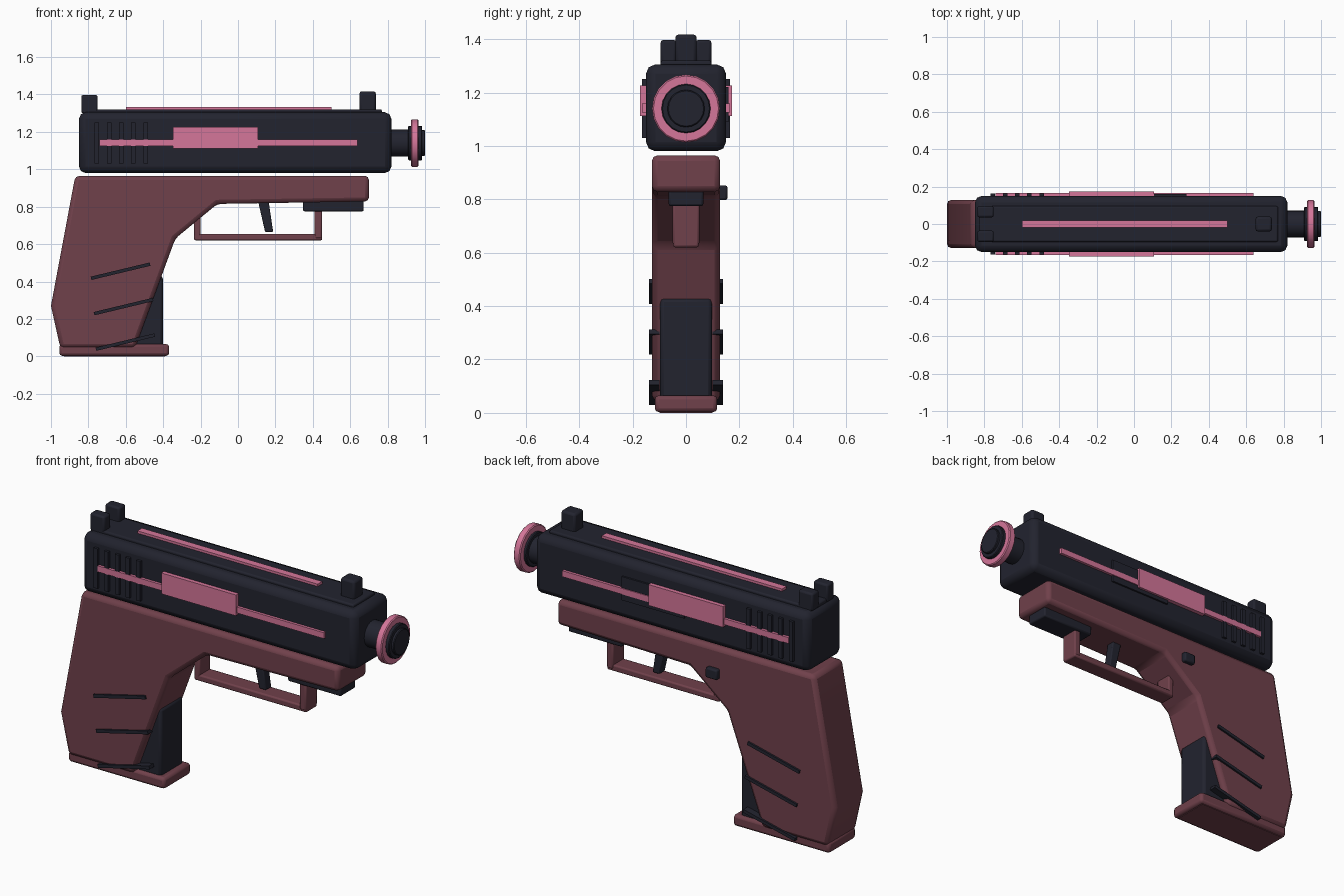
import bpy, bmesh, math
from mathutils import Matrix, Vector

cube = bpy.data.objects.get("Cube")
if cube:
    bpy.data.objects.remove(cube, do_unlink=True)


def material(name, rgb):
    m = bpy.data.materials.new(name)
    m.use_nodes = True
    m.diffuse_color = (*rgb, 1)
    b = m.node_tree.nodes["Principled BSDF"]
    b.inputs["Base Color"].default_value = (*rgb, 1)
    b.inputs["Roughness"].default_value = 0.6
    return m


NAVY = material("dark navy", (0.016, 0.017, 0.028))
MAROON = material("dusty maroon", (0.162, 0.052, 0.070))
PINK = material("rose pink", (0.66, 0.18, 0.32))


def finish(bm, name, mat, bevel=0, segments=2):
    """Turn a bmesh into an object, with an optional bevel."""
    bmesh.ops.recalc_face_normals(bm, faces=bm.faces)
    me = bpy.data.meshes.new(name)
    bm.to_mesh(me)
    bm.free()
    me.materials.append(mat)
    ob = bpy.data.objects.new(name, me)
    bpy.context.collection.objects.link(ob)
    if bevel:
        mod = ob.modifiers.new("Bevel", "BEVEL")
        mod.width, mod.segments = bevel, segments
        mod.limit_method = "ANGLE"
    bpy.ops.object.select_all(action="DESELECT")
    bpy.context.view_layer.objects.active = ob
    ob.select_set(True)
    bpy.ops.object.shade_smooth_by_angle(angle=math.radians(25))
    return ob


def box(name, mat, x, y, z, bevel=0, tilt=0):
    """Box from (min, max) ranges, tilted about y through its centre."""
    bm = bmesh.new()
    size = [r[1] - r[0] for r in (x, y, z)]
    mid = Vector([(r[0] + r[1]) / 2 for r in (x, y, z)])
    mat4 = Matrix.Translation(mid) @ Matrix.Rotation(-tilt, 4, "Y") @ Matrix.Diagonal((*size, 1))
    bmesh.ops.create_cube(bm, size=1, matrix=mat4)
    return finish(bm, name, mat, bevel)


def both_sides(name, mat, x, y, z, bevel=0, tilt=0):
    box(name + "_left", mat, x, y, z, bevel, tilt)
    box(name + "_right", mat, x, (-y[1], -y[0]), z, bevel, tilt)


def prism(name, mat, outline, half, bevel=0):
    """Side outline (x, z) extruded across the width."""
    bm = bmesh.new()
    face = bm.faces.new([bm.verts.new((x, -half, z)) for x, z in outline])
    new = bmesh.ops.extrude_face_region(bm, geom=[face])["geom"]
    bmesh.ops.translate(bm, vec=(0, 2 * half, 0),
                        verts=[v for v in new if isinstance(v, bmesh.types.BMVert)])
    return finish(bm, name, mat, bevel)


def disc(name, mat, x0, x1, radius, bevel=0):
    bm = bmesh.new()
    place = Matrix.Translation(((x0 + x1) / 2, 0, 1.14)) @ Matrix.Rotation(math.pi / 2, 4, "Y")
    bmesh.ops.create_cone(bm, cap_ends=True, segments=20, radius1=radius,
                          radius2=radius, depth=x1 - x0, matrix=place)
    return finish(bm, name, mat, bevel, 1)


# Slide with top plate and sights
box("slide", NAVY, (-0.85, 0.82), (-0.15, 0.15), (0.98, 1.305), 0.035)
box("slide_top_plate", NAVY, (-0.83, 0.77), (-0.095, 0.095), (1.28, 1.32), 0.008)
box("top_stripe", PINK, (-0.6, 0.5), (-0.02, 0.02), (1.31, 1.333))
both_sides("rear_sight", NAVY, (-0.838, -0.75), (0.036, 0.095), (1.30, 1.397), 0.01)
box("front_sight", NAVY, (0.65, 0.737), (-0.04, 0.04), (1.30, 1.417), 0.012)

# Slide side details
both_sides("side_stripe", PINK, (-0.74, 0.64), (0.14, 0.165), (1.125, 1.158))
both_sides("side_panel", PINK, (-0.347, 0.108), (0.14, 0.173), (1.112, 1.227))
for i in range(5):
    x = -0.754 + i * 0.065
    both_sides(f"serration_{i + 1}", NAVY, (x - 0.012, x + 0.012), (0.14, 0.164), (1.03, 1.25))
box("ejection_port", NAVY, (-0.1, 0.28), (0.14, 0.16), (1.09, 1.22))

# Barrel and muzzle ring
disc("barrel", NAVY, 0.78, 0.95, 0.072)
disc("muzzle_ring", PINK, 0.925, 0.965, 0.127, 0.005)
disc("muzzle_collar", NAVY, 0.91, 0.985, 0.092, 0.004)
disc("muzzle_tip", NAVY, 0.95, 1.0, 0.07, 0.004)

# Frame and grip in one outline
prism("frame_grip", MAROON,
      [(-0.87, 0.965), (0.70, 0.965), (0.70, 0.828), (-0.11, 0.815), (-0.335, 0.63),
       (-0.55, 0.045), (-0.95, 0.045), (-1.0, 0.27)], 0.128, 0.022)

# Grip grooves, slanted on both sides
for i, (x, z) in enumerate([(-0.628, 0.455), (-0.612, 0.266), (-0.602, 0.076)]):
    both_sides(f"grip_groove_{i + 1}", NAVY, (x - 0.162, x + 0.162), (0.1, 0.138),
               (z - 0.009, z + 0.009), 0, math.radians(13.5))

# Magazine and base plate
box("magazine", NAVY, (-0.75, -0.402), (-0.097, 0.097), (0.05, 0.43), 0.015)
box("base_plate", MAROON, (-0.955, -0.368), (-0.117, 0.117), (0.003, 0.065), 0.015)
box("base_sole", MAROON, (-0.93, -0.39), (-0.1, 0.1), (0, 0.02))

# Trigger, guard, rail and release button
prism("trigger", NAVY, [(0.105, 0.84), (0.162, 0.84), (0.188, 0.665), (0.145, 0.665)], 0.025, 0.006)
box("guard_bar", MAROON, (-0.235, 0.45), (-0.048, 0.048), (0.62, 0.655), 0.008)
box("guard_front", MAROON, (0.41, 0.45), (-0.05, 0.05), (0.63, 0.80), 0.008)
box("guard_rear", MAROON, (-0.235, -0.2), (-0.048, 0.048), (0.63, 0.78), 0.008)
box("accessory_rail", NAVY, (0.348, 0.672), (-0.065, 0.065), (0.775, 0.84), 0.008)
box("release_button", NAVY, (-0.295, -0.225), (0.11, 0.155), (0.797, 0.852), 0.008)
